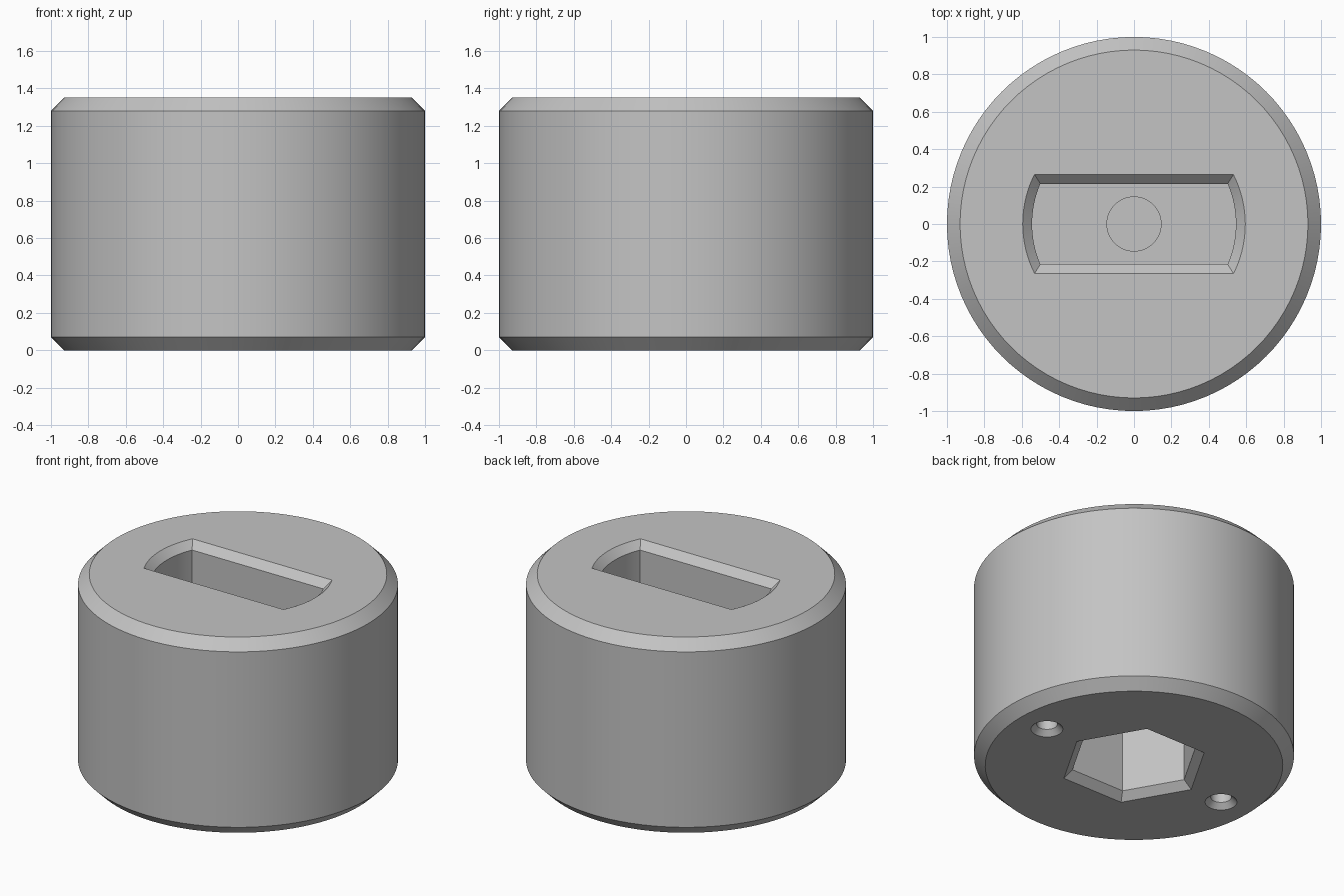
import bpy, bmesh
from math import pi, sin, cos, asin, radians

if "Cube" in bpy.data.objects:
    bpy.data.objects.remove(bpy.data.objects["Cube"], do_unlink=True)

HEIGHT, BEVEL, LIP = 1.35, 0.07, 0.05

grey = bpy.data.materials.new("light grey")
grey.use_nodes = True
colour = (0.55, 0.55, 0.55, 1)
grey.diffuse_color = colour
grey.node_tree.nodes["Principled BSDF"].inputs["Base Color"].default_value = colour


def ring(radius, sides, cx=0):
    """Regular outline with one corner on the x axis."""
    return [(cx + radius * cos(2 * pi * i / sides), radius * sin(2 * pi * i / sides))
            for i in range(sides)]


def slot(grow, steps=16):
    """Disc outline trimmed by two flats, with curved ends."""
    radius, half = 0.545 + grow, 0.215 + grow
    a = asin(half / radius)
    right = [(radius * cos(t), radius * sin(t))
             for t in (-a + 2 * a * i / steps for i in range(steps + 1))]
    return right + [(-x, -y) for x, y in right]


def loft(name, layers):
    """Closed solid through a stack of (z, outline) layers."""
    bm = bmesh.new()
    rows = [[bm.verts.new((x, y, z)) for x, y in pts] for z, pts in layers]
    n = len(rows[0])
    for low, high in zip(rows, rows[1:]):
        for i in range(n):
            j = (i + 1) % n
            bm.faces.new((low[i], low[j], high[j], high[i]))
    bm.faces.new(rows[0][::-1])
    bm.faces.new(rows[-1])
    bmesh.ops.recalc_face_normals(bm, faces=bm.faces)
    mesh = bpy.data.meshes.new(name)
    bm.to_mesh(mesh)
    bm.free()
    mesh.materials.append(grey)
    obj = bpy.data.objects.new(name, mesh)
    bpy.context.collection.objects.link(obj)
    return obj


# Round body with bevelled rims
SIDES = 96
body = loft("body", [(0, ring(1 - BEVEL, SIDES)), (BEVEL, ring(1, SIDES)),
                     (HEIGHT - BEVEL, ring(1, SIDES)), (HEIGHT, ring(1 - BEVEL, SIDES))])

# Flatted slot in the top, with a drilled recess in its floor
slot_floor = HEIGHT - 0.5
cutters = [
    loft("slot_cutter", [(slot_floor, slot(0)), (HEIGHT - LIP, slot(0)),
                         (HEIGHT + LIP, slot(2 * LIP))]),
    loft("drill_cutter", [(slot_floor - 0.2, ring(0.145, 48)),
                          (slot_floor + 0.1, ring(0.145, 48))]),
]

# Hexagonal socket underneath
corner = 1 / cos(radians(30))
cutters.append(loft("hex_cutter", [(-LIP, ring((0.354 + 2 * LIP) * corner, 6)),
                                   (LIP, ring(0.354 * corner, 6)),
                                   (0.6, ring(0.354 * corner, 6))]))

# Pair of countersunk pin holes underneath
for side in (-1, 1):
    cx, sink = 0.71 * side, 0.035
    cutters.append(loft("pin_hole_cutter", [(-sink, ring(0.065 + 2 * sink, 32, cx)),
                                            (sink, ring(0.065, 32, cx)),
                                            (0.3, ring(0.065, 32, cx))]))

# Apply the cuts and remove the helpers
bpy.context.view_layer.objects.active = body
for cutter in cutters:
    cutter.hide_render = True
    mod = body.modifiers.new(cutter.name, 'BOOLEAN')
    mod.operation, mod.solver, mod.object = 'DIFFERENCE', 'EXACT', cutter
    bpy.ops.object.modifier_apply(modifier=mod.name)
    bpy.data.objects.remove(cutter, do_unlink=True)

bpy.ops.object.select_all(action='DESELECT')
body.select_set(True)
bpy.ops.object.shade_smooth_by_angle(angle=radians(25))
